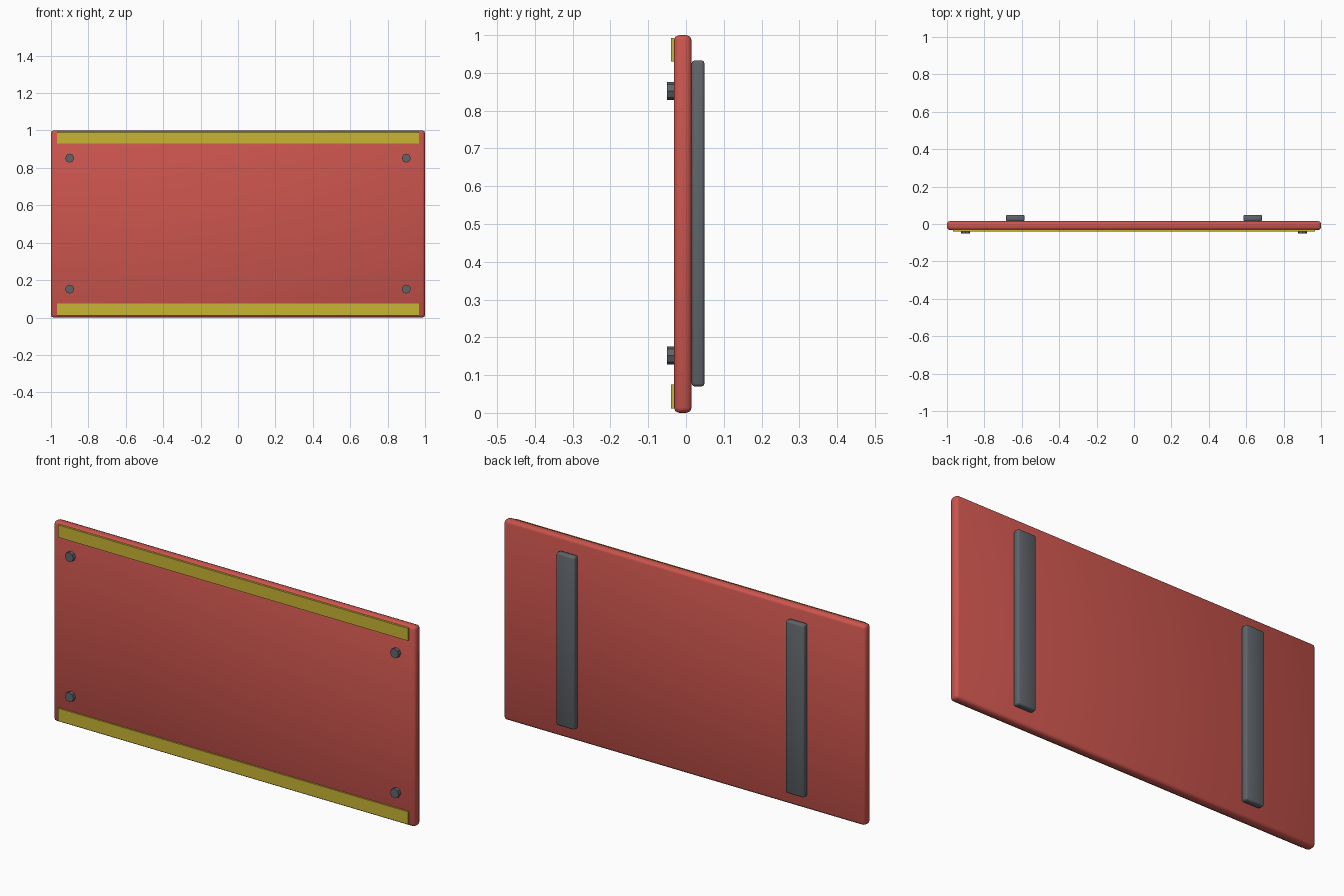
import bpy
from math import pi

cube = bpy.data.objects.get("Cube")
if cube:
    bpy.data.objects.remove(cube, do_unlink=True)


def material(name, rgb):
    mat = bpy.data.materials.new(name)
    mat.use_nodes = True
    mat.diffuse_color = (*rgb, 1)
    mat.node_tree.nodes["Principled BSDF"].inputs["Base Color"].default_value = (*rgb, 1)
    return mat


red = material("red paint", (0.60, 0.09, 0.075))
yellow = material("yellow paint", (0.58, 0.46, 0.035))
steel = material("dark steel", (0.115, 0.13, 0.145))


def box(name, mat, x, y, z, bevel=0.0):
    """Box from (min, max) ranges, with optional softened edges."""
    ranges = (x, y, z)
    bpy.ops.mesh.primitive_cube_add(size=1, location=[(a + b) / 2 for a, b in ranges])
    obj = bpy.context.object
    obj.name = name
    obj.scale = [b - a for a, b in ranges]
    bpy.ops.object.transform_apply(location=False, rotation=False, scale=True)
    obj.data.materials.append(mat)
    if bevel:
        mod = obj.modifiers.new("soft edges", 'BEVEL')
        mod.width = bevel
        mod.segments = 2
        bpy.ops.object.shade_smooth()
    return obj


# Main board
box("panel", red, (-1, 1), (-0.032, 0.015), (0, 1), 0.014)

# Yellow strips along the top and bottom of the front
for name, z in (("top_strip", (0.93, 0.992)), ("bottom_strip", (0.012, 0.075))):
    box(name, yellow, (-0.968, 0.968), (-0.04, -0.03), z)

for side, sx in (("left", 1), ("right", -1)):
    # Upright mounting rail on the back
    cx = sx * 0.635
    box(side + "_back_rail", steel, (cx - 0.05, cx + 0.05), (0.015, 0.049),
        (0.07, 0.933), 0.008)

    # Corner bolts on the front
    for level, z in (("top", 0.852), ("bottom", 0.152)):
        bpy.ops.mesh.primitive_cylinder_add(vertices=8, radius=0.024, depth=0.024,
                                            location=(sx * 0.9, -0.038, z),
                                            rotation=(pi / 2, 0, 0))
        bolt = bpy.context.object
        bolt.name = f"{level}_{side}_bolt"
        bolt.data.materials.append(steel)
